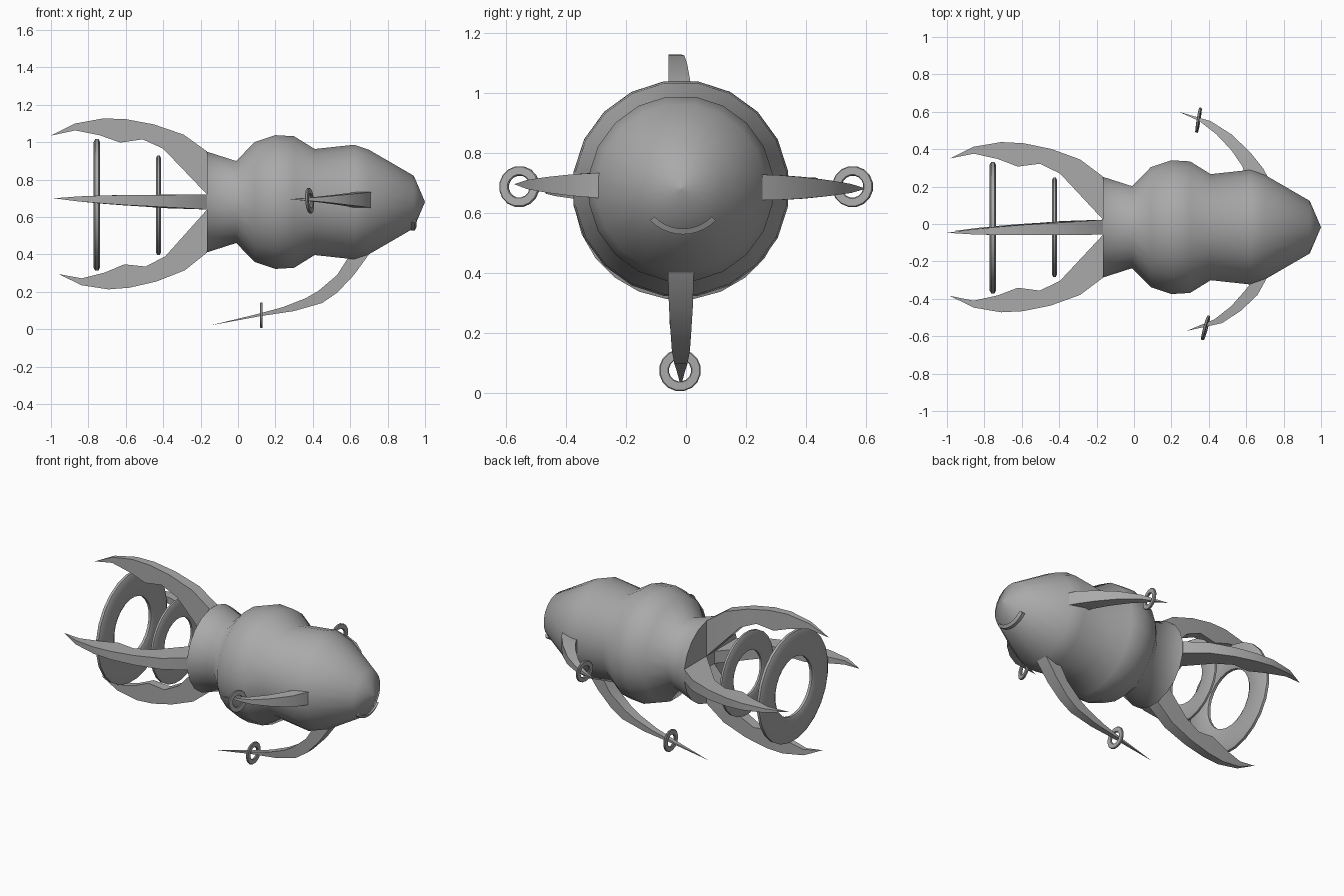
import bpy, bmesh, math
from mathutils import Vector, Matrix

if "Cube" in bpy.data.objects:
    bpy.data.objects.remove(bpy.data.objects["Cube"])

CY, CZ = -0.017, 0.68      # long axis of the hull
grey = bpy.data.materials.new("hull grey")
grey.diffuse_color = (0.4, 0.4, 0.4, 1)
grey.use_nodes = True
grey.node_tree.nodes["Principled BSDF"].inputs["Base Color"].default_value = grey.diffuse_color


def finish(name, bm, smooth=None):
    bmesh.ops.remove_doubles(bm, verts=bm.verts, dist=0.0005)
    bmesh.ops.recalc_face_normals(bm, faces=bm.faces)
    me = bpy.data.meshes.new(name)
    bm.to_mesh(me)
    bm.free()
    me.materials.append(grey)
    ob = bpy.data.objects.new(name, me)
    bpy.context.collection.objects.link(ob)
    if smooth:
        bpy.ops.object.select_all(action='DESELECT')
        ob.select_set(True)
        bpy.context.view_layer.objects.active = ob
        bpy.ops.object.shade_smooth_by_angle(angle=math.radians(smooth))
    return ob


def loft(bm, loops, closed=False):
    """Bridge equal-sized vertex loops, capping the ends when open."""
    rows = [[bm.verts.new(p) for p in l] for l in loops]
    n = len(rows[0])
    pairs = list(zip(rows, rows[1:])) + ([(rows[-1], rows[0])] if closed else [])
    for a, b in pairs:
        for i in range(n):
            j = (i + 1) % n
            bm.faces.new((a[i], a[j], b[j], b[i]))
    if not closed:
        bm.faces.new(rows[0])
        bm.faces.new(rows[-1][::-1])


def circle(x, r, n, cy=0, cz=0):
    return [Vector((x, cy + r * math.cos(2 * math.pi * (i + .5) / n),
                    cz + r * math.sin(2 * math.pi * (i + .5) / n))) for i in range(n)]


# Hull: revolved along x
profile = [(-0.165, 0.272), (-0.01, 0.222), (0.09, 0.325), (0.2, 0.362), (0.3, 0.356),
           (0.41, 0.287), (0.62, 0.31), (0.7, 0.283), (0.94, 0.142), (0.999, 0.002)]
bm = bmesh.new()
loft(bm, [circle(x, r, 20, CY, CZ) for x, r in profile])
finish("hull", bm, 70)


# Fins: tapered blades between an outer and an inner edge, given as (x, radius)
def fin(name, outer, inner, widths, angle, drift=0.0, cz=CZ):
    a = math.radians(angle)
    rad = Vector((0, math.cos(a), math.sin(a)))
    side = Vector((0, -math.sin(a), math.cos(a)))
    bm = bmesh.new()
    loops = []
    for k, (o, i, w) in enumerate(zip(outer, inner, widths)):
        d = drift * k / (len(outer) - 1)
        loops.append([Vector((p[0], CY, cz)) + rad * p[1] + side * (d + s * w)
                      for p, s in ((o, -1), (o, 1), (i, 1), (i, -1))])
    loft(bm, loops)
    return finish(name, bm, 30)


tail_out = [(-.165, .27), (-.29, .36), (-.45, .415), (-.6, .443), (-.72, .447), (-.87, .42), (-1, .355)]
tail_in = [(-.165, .04), (-.4, .285), (-.51, .335), (-.63, .318), (-.74, .357), (-.87, .383), (-1, .355)]
tail_w = [.04, .036, .031, .027, .022, .013, 0]
for name, ang, tip, lift, drift in (("tail_fin_top", 90, 1.0, 0, .03), ("tail_fin_bottom", 270, .96, .03, -.02),
                                    ("tail_fin_back", 0, .985, .012, .02), ("tail_fin_front", 180, .985, .012, -.02)):
    def adjust(pts):
        return [(-.165 + (x + .165) * (tip - .165) / .835, r + lift * k / 6)
                for k, (x, r) in enumerate(pts)]
    fin(name, adjust(tail_out), adjust(tail_in), tail_w, ang, drift)

# Swept forward fins
fin("keel_fin", [(.72, .24), (.70, .28), (.62, .39), (.53, .485), (.45, .54), (.3, .583), (.12, .61), (-.15, .66)],
    [(.62, .24), (.60, .28), (.53, .39), (.43, .475), (.36, .515), (.24, .562), (.1, .6), (-.15, .66)],
    [.043, .043, .04, .034, .03, .022, .013, 0], 270)
fin("side_fin_back", [(.72, .26), (.69, .315), (.62, .402), (.52, .497), (.41, .567), (.24, .617)],
    [(.60, .26), (.58, .325), (.52, .412), (.44, .497), (.35, .567), (.24, .617)],
    [.042, .042, .036, .026, .015, 0], 0, -.005, .685)
fin("side_fin_front", [(.73, .22), (.71, .273), (.66, .363), (.57, .448), (.47, .513), (.28, .555)],
    [(.65, .22), (.63, .293), (.59, .343), (.52, .422), (.43, .493), (.28, .555)],
    [.042, .042, .036, .026, .015, 0], 180, -.005, .69)


# Rings: flat hoops with rounded edges, facing along x
def ring(name, centre, r_out, r_in, half, turn=0, tilt=0, n=24):
    e = (r_out - r_in) * 0.1
    section = [(-half * .5, r_out), (half * .5, r_out), (half, r_out - e),
               (half, r_in + e), (half * .5, r_in), (-half * .5, r_in), (-half, r_in + e), (-half, r_out - e)]
    bm = bmesh.new()
    loft(bm, [circle(x, r, n) for x, r in section], closed=True)
    m = Matrix.Translation(centre) @ Matrix.Rotation(math.radians(turn), 4, 'Z') \
        @ Matrix.Rotation(math.radians(tilt), 4, 'Y')
    bmesh.ops.transform(bm, matrix=m, verts=bm.verts)
    finish(name, bm, 35)


ring("tail_ring_large", (-.755, -.02, .665), .355, .19, .017)
ring("tail_ring_small", (-.425, -.018, .662), .268, .145, .013)
ring("keel_ring", (.125, -.02, .075), .07, .037, .007, n=16)
ring("side_ring_back", (.345, .555, .687), .069, .037, .007, turn=-9, tilt=-3, n=16)
ring("side_ring_front", (.383, -.555, .687), .069, .037, .007, turn=-15, tilt=-5, n=16)

# Curved lip under the nose
bm = bmesh.new()
loops = []
for k in range(11):
    a = math.radians(-90 - 46 + 92 * k / 10)
    loops.append([Vector((x, -.01 + r * math.cos(a), CZ + r * math.sin(a)))
                  for x, r in ((.925, .152), (.945, .152), (.955, .133), (.925, .133))])
loft(bm, loops)
finish("nose_lip", bm, 35)
